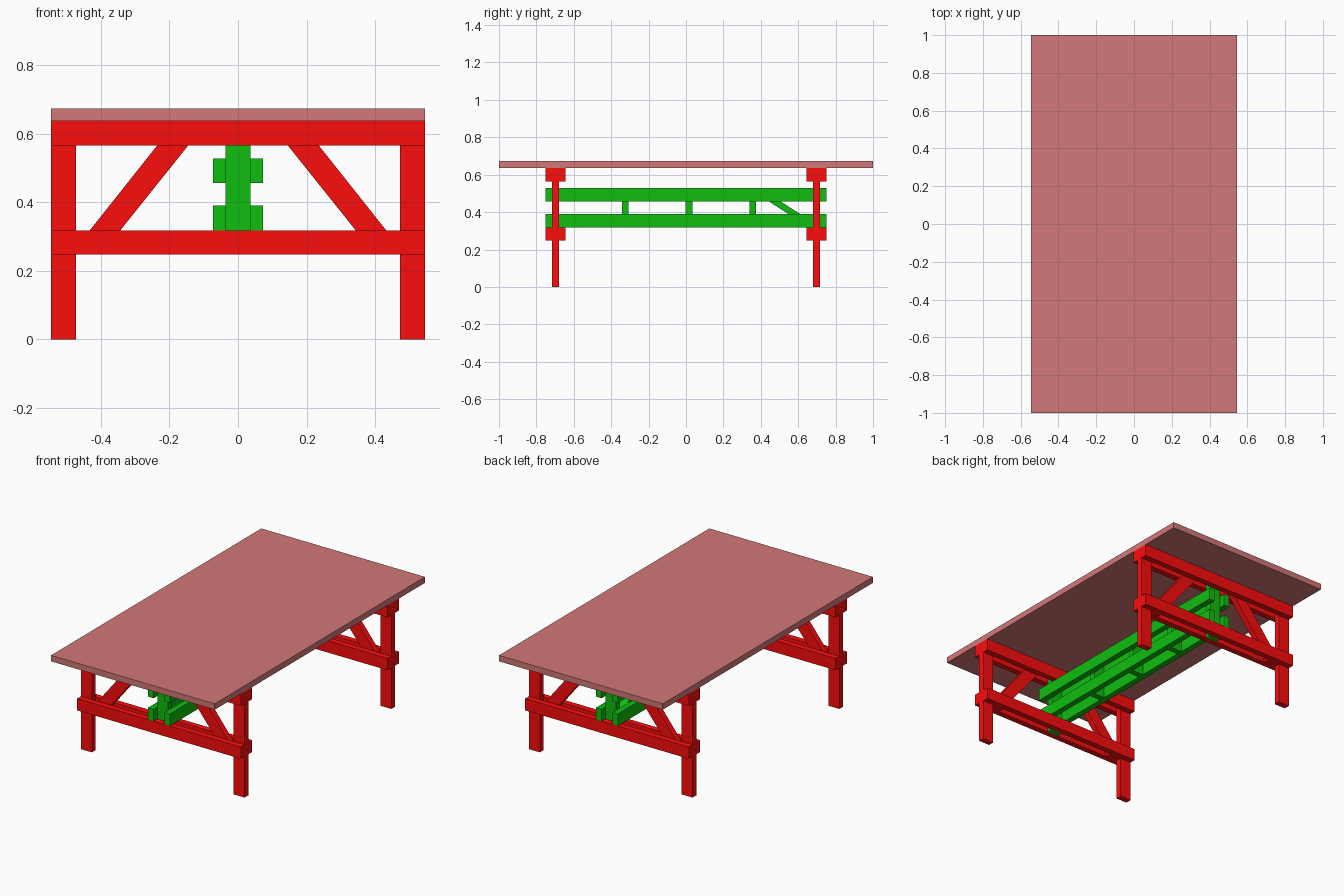
import bpy, bmesh

if "Cube" in bpy.data.objects:
    bpy.data.objects.remove(bpy.data.objects["Cube"])

T = 0.018          # half board thickness
W = 0.0363         # half board width
X = 0.545          # half table width
YE = 0.698         # trestle position
L0, L1 = 0.247, 0.318    # lower rail heights
U0, U1 = 0.565, 0.637    # upper rail heights
S1 = 0.528               # top of the stretcher truss


def material(name, color):
    m = bpy.data.materials.new(name)
    m.diffuse_color = (*color, 1)
    m.use_nodes = True
    m.node_tree.nodes["Principled BSDF"].inputs["Base Color"].default_value = m.diffuse_color
    return m


RED = material("red_paint", (0.97, 0.004, 0.004))
GREEN = material("green_paint", (0.005, 0.515, 0.005))
TOP = material("top_wood", (0.645, 0.188, 0.188))


def prism(name, pts, axis, lo, hi, mat):
    """Extrude a profile along axis: 'y' takes (x, z) points, 'x' takes (y, z)."""
    bm = bmesh.new()
    place = (lambda a, b: (a, lo, b)) if axis == 'y' else (lambda a, b: (lo, a, b))
    face = bm.faces.new([bm.verts.new(place(a, b)) for a, b in pts])
    geo = bmesh.ops.extrude_face_region(bm, geom=[face])["geom"]
    d = (0, hi - lo, 0) if axis == 'y' else (hi - lo, 0, 0)
    bmesh.ops.translate(bm, vec=d, verts=[v for v in geo if isinstance(v, bmesh.types.BMVert)])
    bmesh.ops.recalc_face_normals(bm, faces=bm.faces)
    me = bpy.data.meshes.new(name)
    bm.to_mesh(me)
    bm.free()
    me.materials.append(mat)
    ob = bpy.data.objects.new(name, me)
    bpy.context.collection.objects.link(ob)
    return ob


def box(name, x0, x1, y0, y1, z0, z1, mat):
    return prism(name, [(x0, z0), (x1, z0), (x1, z1), (x0, z1)], 'y', y0, y1, mat)


box("table_top", -X, X, -1, 1, U1, 0.673, TOP)

# Two trestles: legs, braces and post sandwiched between paired rails
for end, y in (("front", -YE), ("back", YE)):
    for side, s in (("left", -1), ("right", 1)):
        xa, xb = sorted((s * (X - 2 * W), s * X))
        box(f"{end}_{side}_leg", xa, xb, y - T, y + T, 0, U1, RED)
        brace = [(0.400, L0), (0.472, L0), (0.472, 0.268), (0.179, U1), (0.088, U1)]
        prism(f"{end}_{side}_brace", [(s * a, b) for a, b in brace], 'y', y - T, y + T, RED)
    for layer, c in (("front", y - 2 * T), ("back", y + 2 * T)):
        box(f"{end}_trestle_{layer}_lower_rail", -X, X, c - T, c + T, L0, L1, RED)
        box(f"{end}_trestle_{layer}_upper_rail", -X, X, c - T, c + T, U0, U1, RED)
    box(f"{end}_centre_post", -W, W, y - T, y + T, L0, U1, GREEN)

# Long stretcher truss: paired boards at two heights
for level, z0, z1 in (("lower", L1, 0.390), ("upper", 0.456, S1)):
    for side, c in (("left", -W - T), ("right", W + T)):
        box(f"{level}_{side}_stretcher", c - T, c + T, -0.752, 0.752, z0, z1, GREEN)

# Spacer posts between the stretchers
for i in range(3):
    y = -0.325 + i * 0.3412
    box(f"spacer_{i + 1}", -W, W, y - T, y + T, L1, S1, GREEN)

# Single diagonal at the back end of the truss
diagonal = [(0.376, 0.50), (0.376, S1), (0.395, S1),
            (0.680, 0.346), (0.680, L1), (0.659, L1)]
prism("truss_diagonal", diagonal, 'x', -W, W, GREEN)
